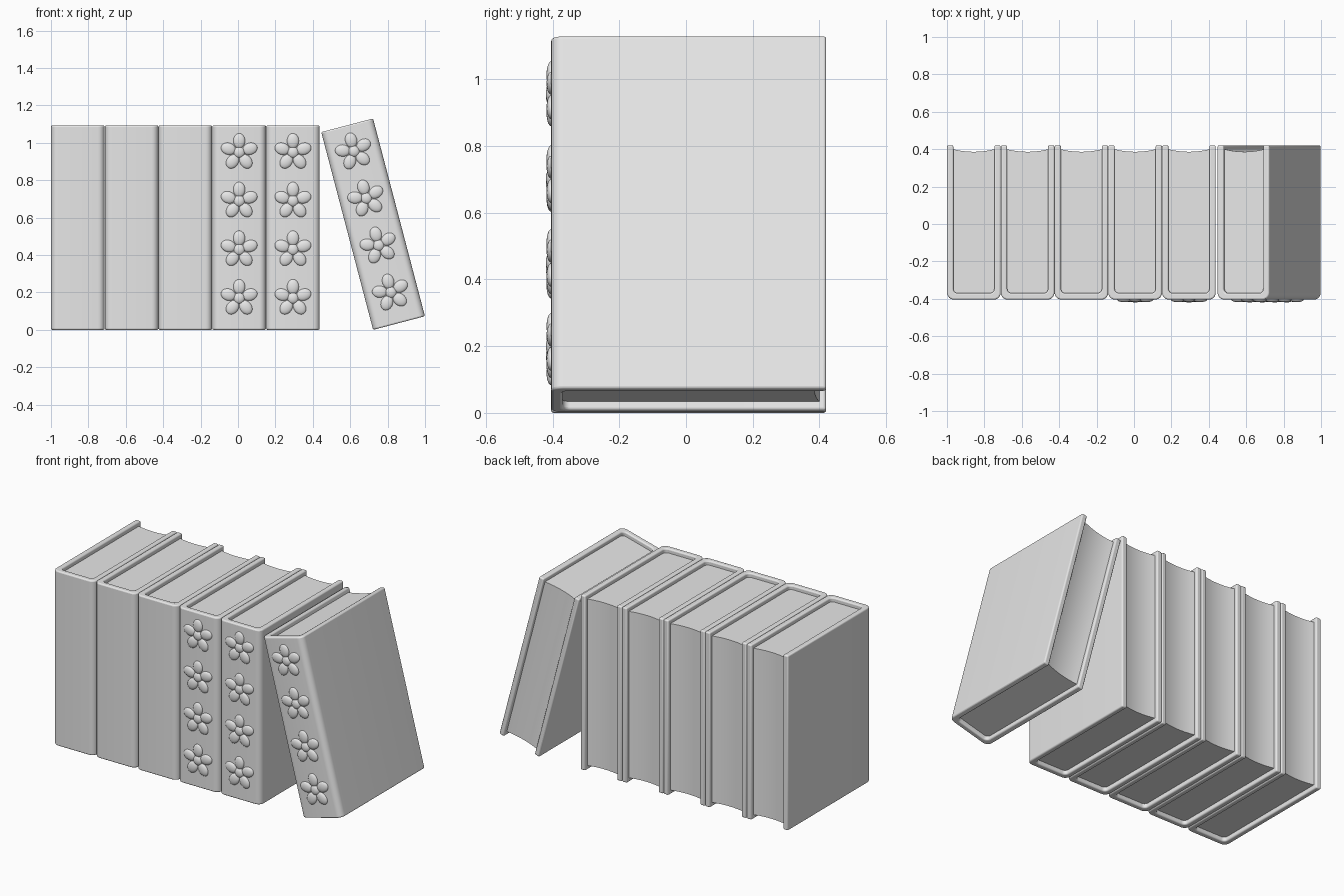
import bpy, bmesh
from math import sin, cos, pi, radians
from mathutils import Matrix, Vector

old = bpy.data.objects.get("Cube")
if old:
    bpy.data.objects.remove(old, do_unlink=True)

grey = bpy.data.materials.new("plain grey")
grey.use_nodes = True
colour = (0.8, 0.8, 0.8, 1)
grey.diffuse_color = colour
grey.node_tree.nodes["Principled BSDF"].inputs["Base Color"].default_value = colour

# Book dimensions
W, H = 0.2875, 1.093
FRONT, BACK = -0.404, 0.42
BOARD = 0.034
RECESS = 0.026


def corner(cx, cy, r, start, end, steps=6):
    angles = [radians(start + (end - start) * i / steps) for i in range(steps + 1)]
    return [(cx + r * cos(a), cy + r * sin(a)) for a in angles]


def add_object(name, bm, matrix, bevel=0):
    mesh = bpy.data.meshes.new(name)
    bmesh.ops.recalc_face_normals(bm, faces=bm.faces)
    bm.to_mesh(mesh)
    bm.free()
    mesh.materials.append(grey)
    ob = bpy.data.objects.new(name, mesh)
    bpy.context.collection.objects.link(ob)
    ob.matrix_world = matrix
    if bevel:
        mod = ob.modifiers.new("soft edges", "BEVEL")
        mod.width, mod.segments = bevel, 3
        mod.limit_method, mod.angle_limit = "ANGLE", radians(50)
    bpy.ops.object.select_all(action="DESELECT")
    ob.select_set(True)
    bpy.context.view_layer.objects.active = ob
    bpy.ops.object.shade_smooth_by_angle(angle=radians(40))
    return ob


def prism(outline, half):
    bm = bmesh.new()
    face = bm.faces.new([bm.verts.new((x, y, -half)) for x, y in outline])
    ext = bmesh.ops.extrude_face_region(bm, geom=[face])
    top = [v for v in ext["geom"] if isinstance(v, bmesh.types.BMVert)]
    bmesh.ops.translate(bm, verts=top, vec=(0, 0, 2 * half))
    return bm


def cover_outline():
    w, r = W / 2 - 0.0005, 0.036
    wi, fi, ri = w - BOARD, FRONT + BOARD, 0.024
    outer = (corner(-w + r, FRONT + r, r, 180, 270)
             + corner(w - r, FRONT + r, r, 270, 360))
    inner = (corner(wi - ri, fi + ri, ri, 360, 270)
             + corner(-wi + ri, fi + ri, ri, 270, 180))
    return [(-w, BACK)] + outer + [(w, BACK), (wi, BACK)] + inner + [(-wi, BACK)]


def page_outline():
    # Block of pages with a hollow fore edge
    w = W / 2 - BOARD + 0.002
    steps = 10
    fore = []
    for i in range(steps + 1):
        t = 1 - 2 * i / steps
        fore.append((w * t, 0.386 + 0.014 * t * t))
    f = FRONT + BOARD - 0.002
    r = 0.024
    return (corner(-w + r, f + r, r, 180, 270)
            + corner(w - r, f + r, r, 270, 360) + fore)


def flower():
    bm = bmesh.new()

    def blob(matrix):
        bmesh.ops.create_uvsphere(bm, u_segments=18, v_segments=12, radius=1, matrix=matrix)

    for k in range(5):
        spin = Matrix.Rotation(2 * pi * k / 5, 4, "Y")
        blob(spin @ Matrix.Translation((0, 0, 0.061))
             @ Matrix.Diagonal((0.032, 0.014, 0.04, 1)))
    blob(Matrix.Diagonal((0.03, 0.016, 0.03, 1)))
    return bm


def book(name, matrix, flowers):
    add_object(name + "_cover", prism(cover_outline(), H / 2), matrix, 0.008)
    add_object(name + "_pages", prism(page_outline(), H / 2 - RECESS), matrix)
    if flowers:
        for i in range(4):
            place = Matrix.Translation((0, FRONT, 0.403 - 0.26 * i))
            add_object(f"{name}_flower_{i + 1}", flower(), matrix @ place)


# Row of upright books, the last two with flowers on the spine
for n in range(5):
    x = -1 + W * (n + 0.5)
    book(f"upright_book_{n + 1}", Matrix.Translation((x, 0, H / 2)), n > 2)

# Leaning book at the end of the row
tilt = radians(14.7)
x = 1 - W / 2 * cos(tilt) - H / 2 * sin(tilt)
z = H / 2 * cos(tilt) + W / 2 * sin(tilt)
book("leaning_book", Matrix.Translation((x, 0, z)) @ Matrix.Rotation(-tilt, 4, "Y"), True)
